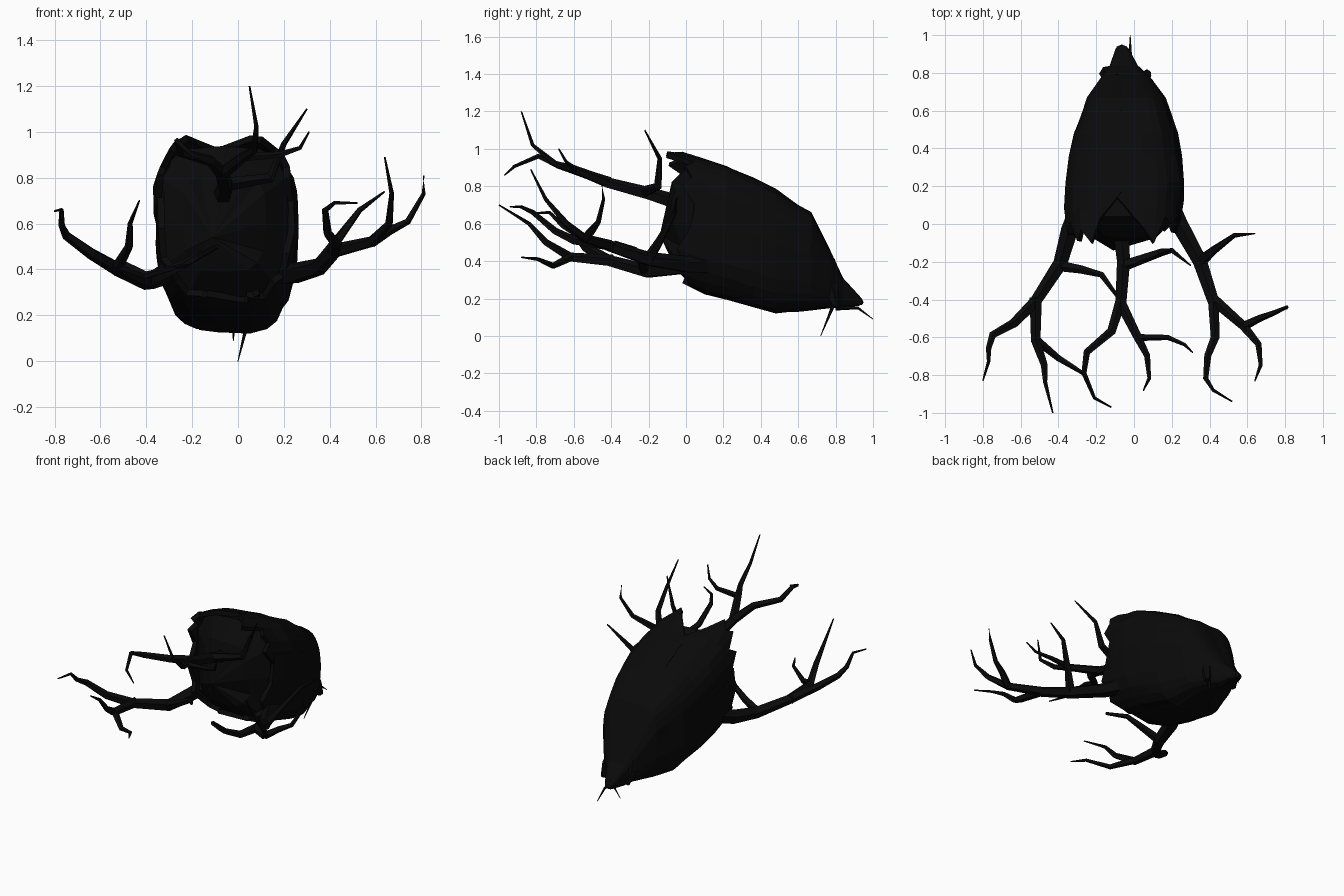
import bpy, bmesh, math, random
from mathutils import Vector

random.seed(4)
mat = bpy.data.materials.new("charred black")
mat.diffuse_color = (0.003, 0.003, 0.003, 1)


def finish(bm, name):
    me = bpy.data.meshes.new(name)
    bm.to_mesh(me)
    bm.free()
    me.materials.append(mat)
    ob = bpy.data.objects.new(name, me)
    bpy.context.collection.objects.link(ob)
    return ob


# Body envelope: y, left x, right x, bottom z, top z
RINGS = [(-0.16, -0.33, 0.22, 0.34, 1.0), (-0.06, -0.355, 0.235, 0.30, 1.0),
         (0.05, -0.375, 0.25, 0.24, 0.965), (0.25, -0.365, 0.27, 0.185, 0.90),
         (0.48, -0.325, 0.23, 0.12, 0.785), (0.67, -0.25, 0.165, 0.14, 0.66),
         (0.77, -0.18, 0.09, 0.15, 0.46), (0.84, -0.13, 0.02, 0.15, 0.31),
         (0.95, -0.09, -0.04, 0.165, 0.19)]


def surf(deg, y, s=1.0):
    for a, b in zip(RINGS, RINGS[1:]):
        if y <= b[0]:
            break
    t = (y - a[0]) / (b[0] - a[0])
    xl, xr, zb, zt = [p + (q - p) * t for p, q in zip(a[1:], b[1:])]
    c, sn = math.cos(math.radians(deg)), math.sin(math.radians(deg))
    px = math.copysign(abs(c) ** 0.58, c) * s
    pz = math.copysign(abs(sn) ** 0.58, sn) * s
    px *= 1 + 0.07 * min(0, pz)          # narrower towards the bottom
    return Vector(((xl + xr) / 2 + (xr - xl) / 2 * px, y,
                   (zb + zt) / 2 + (zt - zb) / 2 * pz))


# Inner core with a bulging, irregular front
bm = bmesh.new()
N = 16
ys = [0.04, 0.25, 0.48, 0.67, 0.77, 0.84, 0.94]
rows = [[bm.verts.new(surf(360 * i / N, y, 0.92)) for i in range(N)] for y in ys]
rim = [bm.verts.new(surf(360 * i / N, -0.05, 0.62) + Vector((0, random.uniform(-.03, .03), -0.04)))
       for i in range(N)]
rows.insert(0, rim)
for a, b in zip(rows, rows[1:]):
    for i in range(N):
        j = (i + 1) % N
        bm.faces.new((a[i], b[i], b[j], a[j]))
for ring, c in ((rows[0], (-0.11, -0.14, 0.54)), (rows[-1], (-0.065, 0.95, 0.178))):
    v = bm.verts.new(c)
    for i in range(N):
        bm.faces.new((ring[i], ring[(i + 1) % N], v))
bmesh.ops.recalc_face_normals(bm, faces=bm.faces)
finish(bm, "inner_core")


# Overlapping bark plates with a jagged front rim
def plate(name, d0, d1, rim, scale):
    bm = bmesh.new()
    steps = [0.22, 0.36, 0.48, 0.60, 0.67, 0.77, 0.84, 0.93]
    n = len(rim) - 1
    cols = []
    for i, r in enumerate(rim):
        col = []
        for y in [r, (r + 0.22) / 2] + steps:
            twist = 14 * max(0, y) * (1 - max(0, y))
            s = scale + random.uniform(-0.02, 0.015)
            if i in (0, n):
                s -= 0.02
            col.append(bm.verts.new(surf(d0 + (d1 - d0) * i / n + twist, y, s)))
        cols.append(col)
    for a, b in zip(cols, cols[1:]):
        for k in range(len(a) - 1):
            bm.faces.new((a[k], a[k + 1], b[k + 1], b[k]))
    ob = finish(bm, name)
    m = ob.modifiers.new("thickness", "SOLIDIFY")
    m.thickness = 0.03
    m.offset = -1


plate("top_left_bark", 88, 176, [0.18, 0.03, -0.10, -0.03, -0.09, 0.01, -0.05, 0.03], 1.0)
plate("top_right_bark", 4, 92, [0.06, -0.02, 0.03, 0.0, 0.04, -0.10, -0.02, 0.18], 1.0)
plate("left_bark", 168, 262, [0.03, -0.06, -0.02, -0.08, -0.03, 0.01, 0.0], 0.985)
plate("right_bark", -80, 14, [0.0, 0.03, -0.04, 0.0, -0.05, 0.02, 0.06], 1.01)
plate("bottom_bark", 250, 292, [0.06, -0.02, 0.04, 0.0], 1.0)


# Tapered tubes for branches and twigs
def twig(name, pts, r0, r1=0.004, sides=5):
    pts = [Vector(p) for p in pts]
    bm = bmesh.new()
    rings = []
    for i, p in enumerate(pts):
        d = (pts[min(i + 1, len(pts) - 1)] - pts[max(i - 1, 0)]).normalized()
        u = d.cross(Vector((0.3, 0.1, 1))).normalized()
        w = d.cross(u)
        r = r0 + (r1 - r0) * i / (len(pts) - 1)
        rings.append([bm.verts.new(p + r * (u * math.cos(t) + w * math.sin(t)))
                      for t in [math.tau * k / sides for k in range(sides)]])
    for a, b in zip(rings, rings[1:]):
        for k in range(sides):
            j = (k + 1) % sides
            bm.faces.new((a[k], a[j], b[j], b[k]))
    bm.faces.new(rings[0])
    bm.faces.new(rings[-1])
    bmesh.ops.recalc_face_normals(bm, faces=bm.faces)
    finish(bm, name)


# Left branch
twig("left_branch", [(-.27, .12, .42), (-.34, -.03, .37), (-.39, -.21, .345), (-.52, -.41, .40)], .055, .032)
twig("left_outer_twig", [(-.52, -.41, .40), (-.64, -.53, .47), (-.75, -.59, .55), (-.77, -.66, .59),
                         (-.77, -.73, .66), (-.80, -.83, .655)], .032)
twig("left_front_twig", [(-.52, -.39, .40), (-.52, -.62, .42), (-.475, -.75, .50), (-.47, -.84, .60),
                         (-.43, -1.0, .70)], .034)
twig("left_low_twig", [(-.51, -.62, .42), (-.40, -.71, .375), (-.27, -.79, .41), (-.22, -.88, .42)], .024)
twig("left_inner_twig", [(-.40, -.22, .345), (-.28, -.24, .40), (-.17, -.27, .46), (-.09, -.38, .50)], .03, .01)

# Middle branch
twig("middle_branch", [(-.07, .10, .68), (-.07, -.04, .71), (-.055, -.20, .76), (-.07, -.43, .82)], .05, .03)
twig("middle_left_twig", [(-.07, -.41, .82), (-.12, -.57, .875), (-.25, -.68, .91), (-.265, -.79, .96),
                          (-.21, -.92, .905), (-.12, -.97, .86)], .03)
twig("middle_front_twig", [(-.07, -.42, .82), (.02, -.60, .89), (.07, -.70, .92), (.08, -.82, 1.02),
                           (.05, -.88, 1.2)], .03)
twig("middle_right_twig", [(.02, -.60, .89), (.18, -.60, .90), (.27, -.64, .93), (.31, -.68, 1.0)], .02)
twig("middle_upper_twig", [(-.06, -.22, .77), (.14, -.15, .80), (.20, -.14, .95), (.30, -.22, 1.1)], .032)

# Right branch
twig("right_branch", [(.17, .14, .38), (.24, .0, .38), (.35, -.20, .41), (.42, -.41, .48)], .055, .032)
twig("right_front_twig", [(.42, -.40, .48), (.43, -.60, .51), (.39, -.70, .56), (.38, -.82, .66),
                          (.42, -.88, .69), (.52, -.94, .69)], .03)
twig("right_long_twig", [(.42, -.40, .48), (.58, -.54, .52), (.66, -.64, .60), (.67, -.75, .73),
                         (.64, -.83, .89)], .032)
twig("right_outer_twig", [(.58, -.54, .52), (.66, -.50, .57), (.74, -.47, .61), (.81, -.44, .73),
                          (.81, -.45, .81)], .026)
twig("right_side_twig", [(.35, -.20, .41), (.42, -.14, .51), (.53, -.06, .66), (.64, -.05, .74)], .032)

# Tail tip spikes and knobs
twig("tail_down_spike", [(.06, .80, .20), (.03, .77, .12), (.0, .72, .0)], .014, .002)
twig("tail_back_spike", [(-.02, .80, .15), (-.02, .92, .15), (-.02, 1.0, .09)], .014, .002)
twig("tail_right_knob", [(-.04, .73, .42), (.06, .78, .24), (.07, .80, .16)], .05, .02)
twig("tail_left_knob", [(-.10, .75, .40), (-.15, .80, .26), (-.12, .82, .17)], .05, .02)
